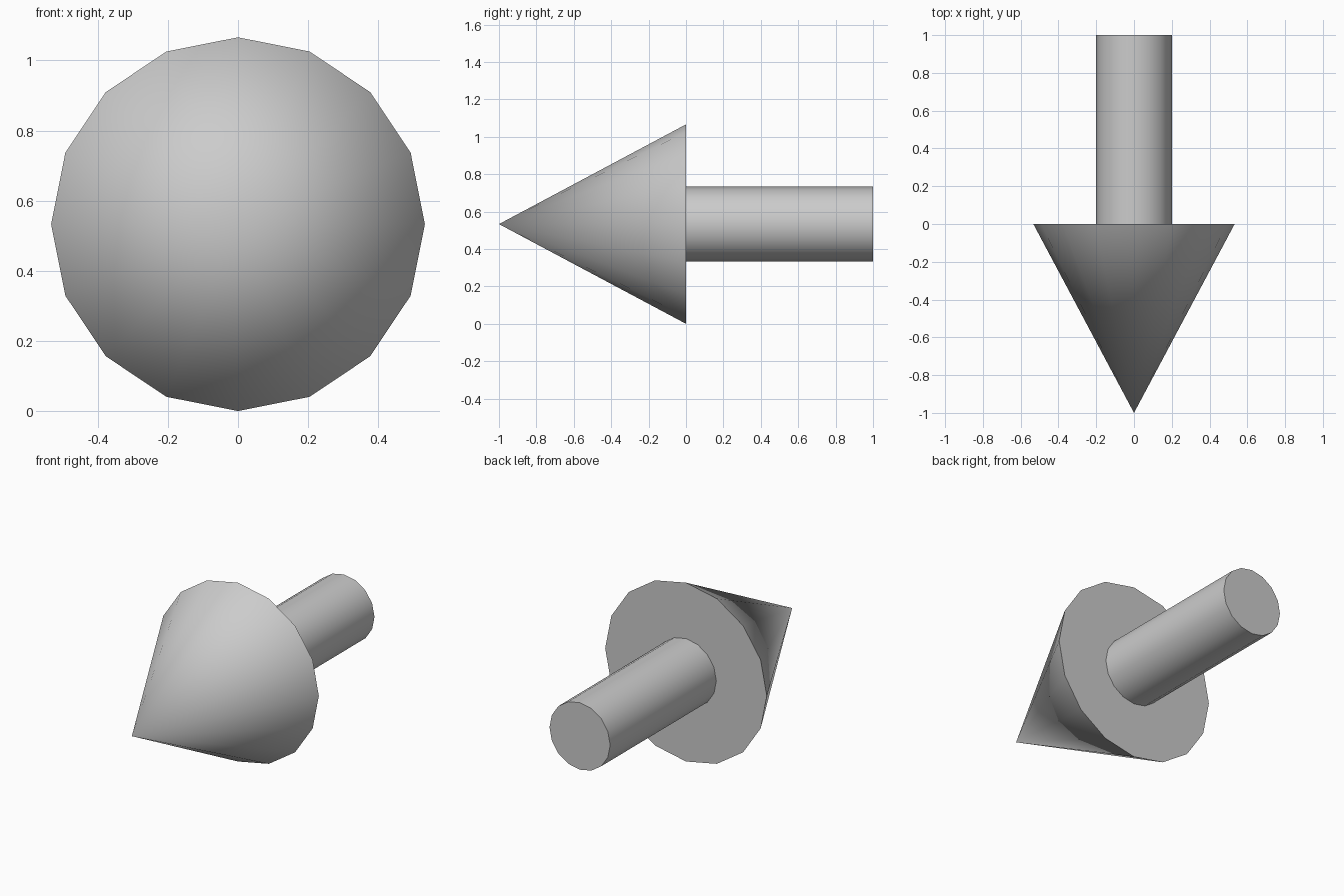
import bpy
from math import radians

if "Cube" in bpy.data.objects:
    bpy.data.objects.remove(bpy.data.objects["Cube"])

R = 0.533      # cone radius, also the height of the axis
SIDES = 16


def lay_along_y(name, angle):
    """Name the active solid, point its +z end to the front (-y), smooth its sides."""
    ob = bpy.context.object
    ob.name = name
    ob.rotation_euler = (radians(90), 0, 0)
    bpy.ops.object.transform_apply(location=False, rotation=True, scale=False)
    bpy.ops.object.shade_smooth_by_angle(angle=radians(angle))
    return ob


# pointed head, tip at the front
bpy.ops.mesh.primitive_cone_add(vertices=SIDES, radius1=R, radius2=0, depth=1,
                                location=(0, -0.5, R))
lay_along_y("arrow_head", 40)

# round shaft behind the head
bpy.ops.mesh.primitive_cylinder_add(vertices=SIDES, radius=0.2, depth=1,
                                    location=(0, 0.5, R))
lay_along_y("arrow_shaft", 40)
